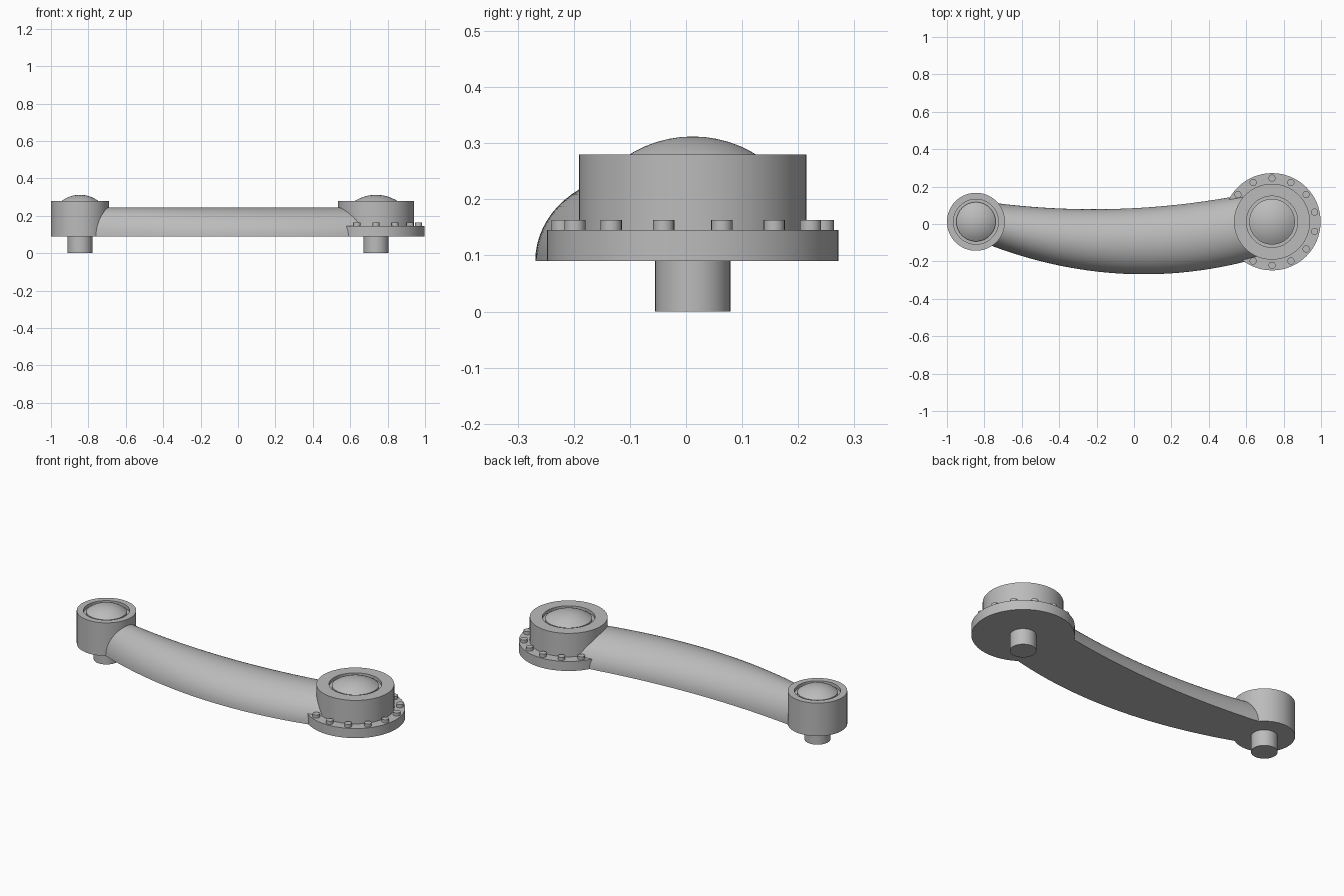
import bpy
import bmesh
import math
from mathutils import Matrix

cube = bpy.data.objects.get("Cube")
if cube:
    bpy.data.objects.remove(cube, do_unlink=True)

grey = bpy.data.materials.new("plain grey")
grey.use_nodes = True
COLOUR = (0.5, 0.5, 0.5, 1.0)
grey.diffuse_color = COLOUR
grey.node_tree.nodes["Principled BSDF"].inputs["Base Color"].default_value = COLOUR

BASE, HUB_TOP, DOME_TOP = 0.09, 0.28, 0.312
HUB_Y = 0.012


def finish(bm, name, location=(0, 0, 0)):
    bmesh.ops.recalc_face_normals(bm, faces=bm.faces)
    mesh = bpy.data.meshes.new(name)
    bm.to_mesh(mesh)
    bm.free()
    mesh.materials.append(grey)
    obj = bpy.data.objects.new(name, mesh)
    obj.location = location
    bpy.context.collection.objects.link(obj)
    bpy.ops.object.select_all(action='DESELECT')
    obj.select_set(True)
    bpy.context.view_layer.objects.active = obj
    bpy.ops.object.shade_smooth_by_angle(angle=math.radians(30))
    return obj


def lathe(name, profile, x, steps=64):
    """Turn a (radius, height) profile about a vertical axis."""
    bm = bmesh.new()
    verts = [bm.verts.new((r, 0, z)) for r, z in profile]
    edges = [bm.edges.new(pair) for pair in zip(verts, verts[1:])]
    bmesh.ops.spin(bm, geom=verts + edges, cent=(0, 0, 0), axis=(0, 0, 1),
                   angle=math.tau, steps=steps)
    bmesh.ops.remove_doubles(bm, verts=bm.verts, dist=0.0001)
    finish(bm, name, (x, HUB_Y, 0))


def joint(prefix, x, radius, recess, dome):
    """Hub with a recessed top, a shallow dome and a pin below."""
    floor = HUB_TOP - 0.018
    lathe(prefix + "_hub", [(0, BASE), (radius, BASE), (radius, HUB_TOP),
                            (recess, HUB_TOP), (recess, floor), (0, floor)], x)
    # Spherical cap standing in the recess
    edge = HUB_TOP - 0.006
    height = DOME_TOP - edge
    ball = (dome ** 2 + height ** 2) / (2 * height)
    sweep = math.asin(dome / ball)
    cap = [(ball * math.sin(sweep * i / 6),
            DOME_TOP - ball * (1 - math.cos(sweep * i / 6))) for i in range(7)]
    lathe(prefix + "_dome", cap + [(dome, floor), (0, floor)], x)
    lathe(prefix + "_pin", [(0, 0), (0.067, 0), (0.067, BASE + 0.01),
                            (0, BASE + 0.01)], x, 48)


SMALL_X, LARGE_X = -0.845, 0.738
joint("small", SMALL_X, 0.155, 0.12, 0.105)
joint("large", LARGE_X, 0.203, 0.137, 0.122)

# Flange around the large hub
FLANGE_TOP = 0.145
lathe("flange", [(0, BASE), (0.26, BASE), (0.26, FLANGE_TOP), (0, FLANGE_TOP)], LARGE_X)

# Ring of bolt heads
bm = bmesh.new()
for i in range(14):
    a = math.pi / 2 + math.tau * i / 14
    spot = Matrix.Translation((0.233 * math.cos(a), 0.233 * math.sin(a), 0.149))
    bmesh.ops.create_cone(bm, cap_ends=True, segments=20, radius1=0.019,
                          radius2=0.019, depth=0.028, matrix=spot)
finish(bm, "flange_bolts", (LARGE_X, HUB_Y, 0))

# Bowed arm with a flat underside and half-elliptical section
bm = bmesh.new()
rings = []
for i in range(49):
    x = SMALL_X + (LARGE_X - SMALL_X) * i / 48
    centre = -0.092 + 0.175 * (x + 0.04) ** 2
    half = 0.183 - 0.0545 * (x - 0.35) ** 2
    ring = []
    for j in range(33):
        a = math.pi * j / 32
        ring.append(bm.verts.new((x, centre + half * math.cos(a),
                                  BASE + 0.154 * math.sin(a))))
    rings.append(ring)
for a, b in zip(rings, rings[1:]):
    for j in range(33):
        k = (j + 1) % 33
        bm.faces.new((a[j], a[k], b[k], b[j]))
bm.faces.new(rings[0])
bm.faces.new(rings[-1])
finish(bm, "arm")
